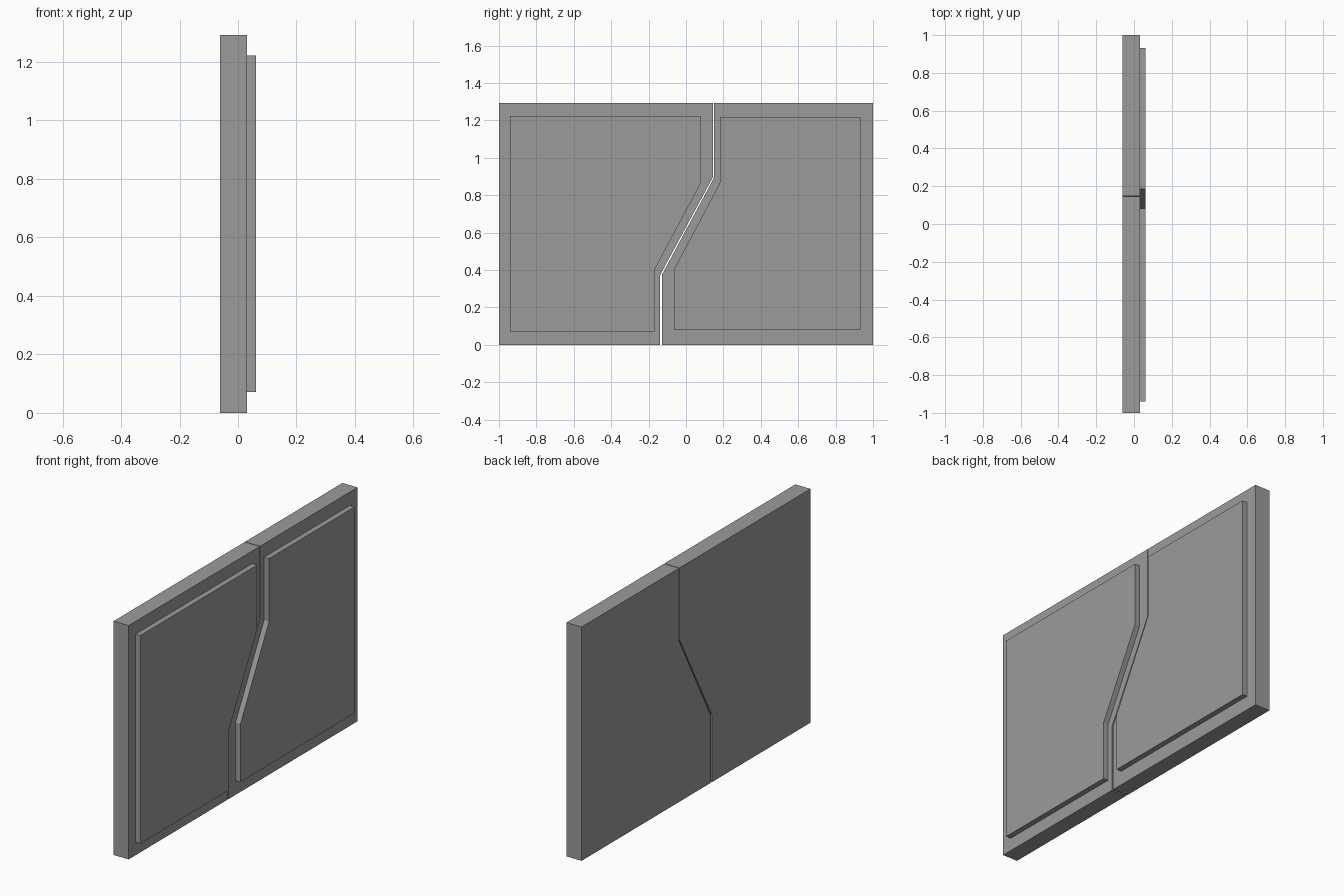
import bpy
import bmesh

cube = bpy.data.objects.get("Cube")
if cube:
    bpy.data.objects.remove(cube, do_unlink=True)

# Single grey material for the whole door
GREY = (0.33, 0.33, 0.33, 1.0)
grey = bpy.data.materials.new("door grey")
grey.use_nodes = True
grey.diffuse_color = GREY
grey.node_tree.nodes["Principled BSDF"].inputs["Base Color"].default_value = GREY

# Depths along x: back of the leaves, front of the leaves, front of the panels
BACK, FACE, RAISED = -0.061, 0.031, 0.061


def extruded_profile(name, outline, x0, x1):
    """Extrude a closed (y, z) outline from x0 to x1."""
    bm = bmesh.new()
    base = bm.faces.new([bm.verts.new((x0, y, z)) for y, z in outline])
    grown = bmesh.ops.extrude_face_region(bm, geom=[base])["geom"]
    moved = [v for v in grown if isinstance(v, bmesh.types.BMVert)]
    bmesh.ops.translate(bm, verts=moved, vec=(x1 - x0, 0, 0))
    bmesh.ops.recalc_face_normals(bm, faces=bm.faces)
    mesh = bpy.data.meshes.new(name)
    bm.to_mesh(mesh)
    bm.free()
    mesh.materials.append(grey)
    obj = bpy.data.objects.new(name, mesh)
    bpy.context.collection.objects.link(obj)
    return obj


def stepped_outline(y_outer, y_low, y_high, z_bottom, z_top, z_low, z_high):
    """Rectangle whose inner side leans from y_low to y_high."""
    return [(y_outer, z_bottom), (y_low, z_bottom), (y_low, z_low),
            (y_high, z_high), (y_high, z_top), (y_outer, z_top)]


# Two interlocking door leaves with a narrow seam between them
extruded_profile("front_leaf",
                 stepped_outline(-1.0, -0.138, 0.145, 0.0, 1.293, 0.374, 0.898),
                 BACK, FACE)
extruded_profile("rear_leaf",
                 stepped_outline(1.0, -0.129, 0.149, 0.0, 1.293, 0.374, 0.892),
                 BACK, FACE)

# Raised panel on the outer face of each leaf
extruded_profile("front_raised_panel",
                 stepped_outline(-0.94, -0.168, 0.081, 0.072, 1.223, 0.401, 0.868),
                 FACE, RAISED)
extruded_profile("rear_raised_panel",
                 stepped_outline(0.933, -0.065, 0.184, 0.079, 1.219, 0.401, 0.871),
                 FACE, RAISED)
